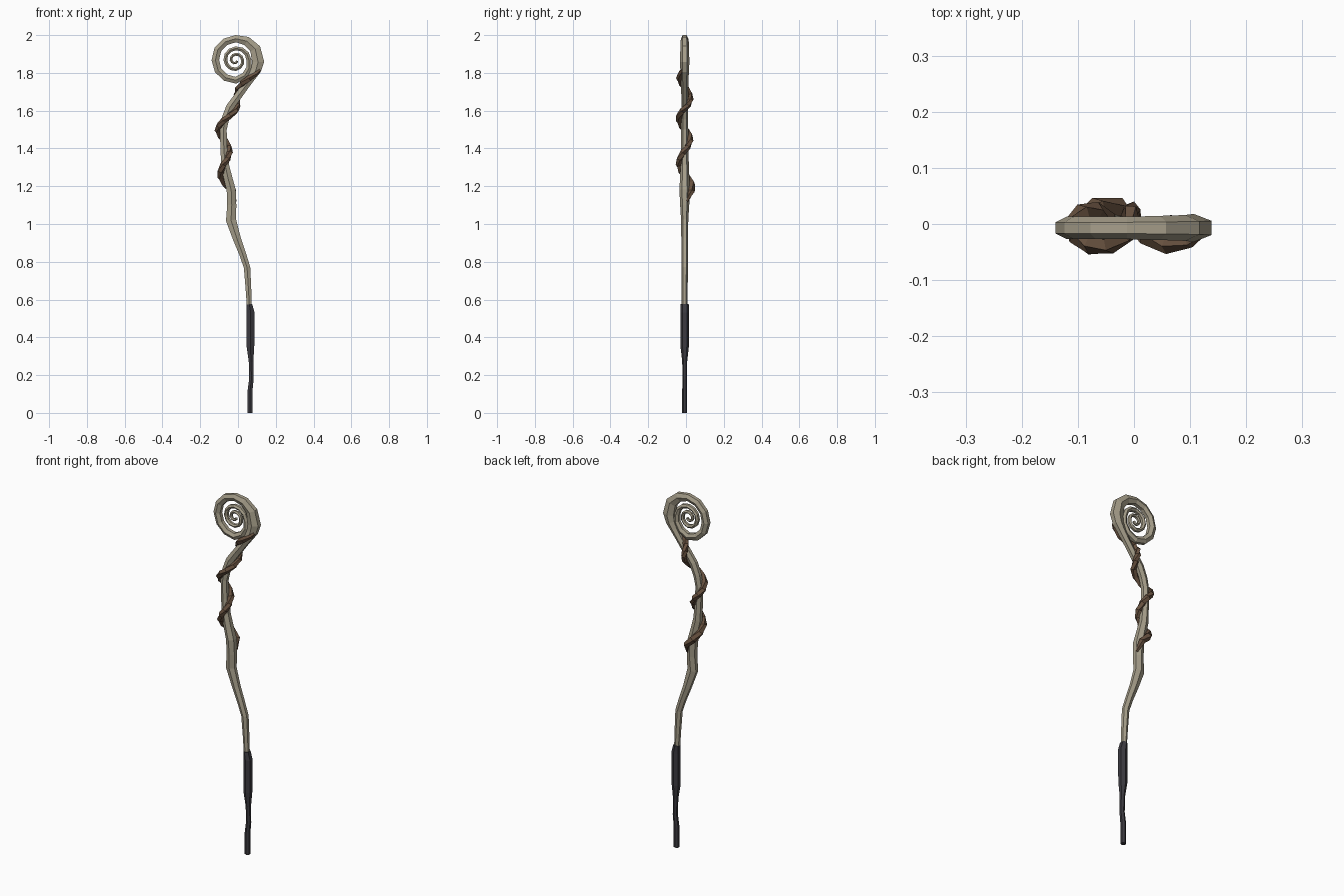
import bpy, math
from mathutils import Vector

if "Cube" in bpy.data.objects:
    bpy.data.objects.remove(bpy.data.objects["Cube"])

CY = -0.007  # depth of the staff axis


def material(name, rgb):
    m = bpy.data.materials.new(name)
    m.diffuse_color = (*rgb, 1)
    m.use_nodes = True
    m.node_tree.nodes["Principled BSDF"].inputs["Base Color"].default_value = m.diffuse_color
    return m


def lerp(table, t):
    """Linear lookup in rows of (t, a, b, ...)."""
    for p, q in zip(table, table[1:]):
        if t <= q[0]:
            f = max(0, (t - p[0]) / (q[0] - p[0]))
            return [a + (b - a) * f for a, b in zip(p[1:], q[1:])]
    return table[-1][1:]


def tube(name, pts, radii, refs, sides, mat):
    """Flat-faced tube; refs give one cross-section axis, radii = (along ref, across)."""
    verts, faces = [], []
    n = len(pts)
    for i, p in enumerate(pts):
        t = (pts[min(i + 1, n - 1)] - pts[max(i - 1, 0)]).normalized()
        u = (refs[i] - t * refs[i].dot(t)).normalized()
        v = t.cross(u)
        for k in range(sides):
            a = 2 * math.pi * k / sides
            verts.append(p + u * math.cos(a) * radii[i][0] + v * math.sin(a) * radii[i][1])
    for i in range(n - 1):
        for k in range(sides):
            a, b = i * sides + k, i * sides + (k + 1) % sides
            faces.append((a, b, b + sides, a + sides))
    faces.append(tuple(reversed(range(sides))))
    faces.append(tuple(range((n - 1) * sides, n * sides)))
    me = bpy.data.meshes.new(name)
    me.from_pydata(verts, [], faces)
    me.materials.append(mat)
    ob = bpy.data.objects.new(name, me)
    bpy.context.collection.objects.link(ob)
    return ob


wood = material("pale driftwood", (0.39, 0.35, 0.26))
dark = material("dark grip", (0.045, 0.043, 0.052))
bark = material("brown vine", (0.14, 0.085, 0.052))
Y = Vector((0, 1, 0))
HEX = 1 / 0.866  # hexagon half-width correction

# Dark grip and foot: z, x, half-depth, half-width
grip = [(0, .064, .013, .013), (.12, .064, .013, .013), (.18, .071, .012, .012),
        (.27, .069, .013, .012), (.35, .066, .022, .02), (.53, .067, .023, .021),
        (.575, .06, .022, .015)]
tube("grip", [Vector((x, CY, z)) for z, x, *_ in grip],
     [(d, w * HEX) for _, _, d, w in grip], [Y] * len(grip), 6, dark)

# Crooked shaft: z, x, half-depth, half-width
shaft = [(.56, .06, .016, .013), (.66, .055, .016, .015), (.77, .048, .017, .017),
         (.84, .025, .018, .018), (.92, -.005, .018, .021), (1.02, -.037, .019, .027),
         (1.10, -.033, .024, .024), (1.18, -.036, .028, .024), (1.24, -.052, .025, .023),
         (1.31, -.068, .022, .021), (1.40, -.075, .02, .018), (1.50, -.078, .019, .018),
         (1.56, -.066, .018, .02), (1.62, -.042, .018, .021), (1.68, .002, .018, .02),
         (1.73, .04, .019, .018), (1.78, .074, .021, .021), (1.815, .095, .023, .027)]
pts = [Vector((x, CY, z)) for z, x, *_ in shaft]
rad = [(d, w * HEX) for _, _, d, w in shaft]

# Spiral head: angle, path radius, half-depth, half-width
spiral = [(-5, .119, .025, .032), (30, .119, .023, .029), (90, .113, .02, .019),
          (180, .108, .02, .02), (270, .107, .019, .018), (300, .095, .017, .017),
          (360, .07, .016, .013), (450, .062, .015, .01), (540, .055, .014, .01),
          (630, .049, .013, .009), (720, .036, .012, .008), (900, .025, .01, .007),
          (1060, .007, .008, .006)]
for a in [-5] + list(range(30, 1061, 30)):
    r, d, w = lerp(spiral, a)
    t = math.radians(a)
    pts.append(Vector((-.012 + r * math.cos(t), CY, 1.868 + r * math.sin(t))))
    rad.append((d, w * HEX))
tube("shaft_and_spiral", pts, rad, [Y] * len(pts), 6, wood)

# Vine winding up the shaft: turn angle, z, distance from axis, thickness
vine = [(30, 1.12, .022, .008), (90, 1.19, .043, .021), (180, 1.26, .037, .019),
        (270, 1.325, .031, .017), (450, 1.45, .031, .017), (630, 1.555, .031, .017),
        (720, 1.61, .042, .016), (810, 1.67, .031, .016), (990, 1.78, .031, .017),
        (1045, 1.815, .024, .008)]
vp, vr, refs = [], [], []
for a in list(range(30, 1021, 45)) + [1045]:
    z, off, th = lerp(vine, a)
    t = math.radians(a)
    out = Vector((math.cos(t), math.sin(t), 0))
    vp.append(Vector((lerp(shaft, z)[0], CY, z)) + out * off)
    vr.append((th, th))
    refs.append(out)
tube("vine", vp, vr, refs, 5, bark)
